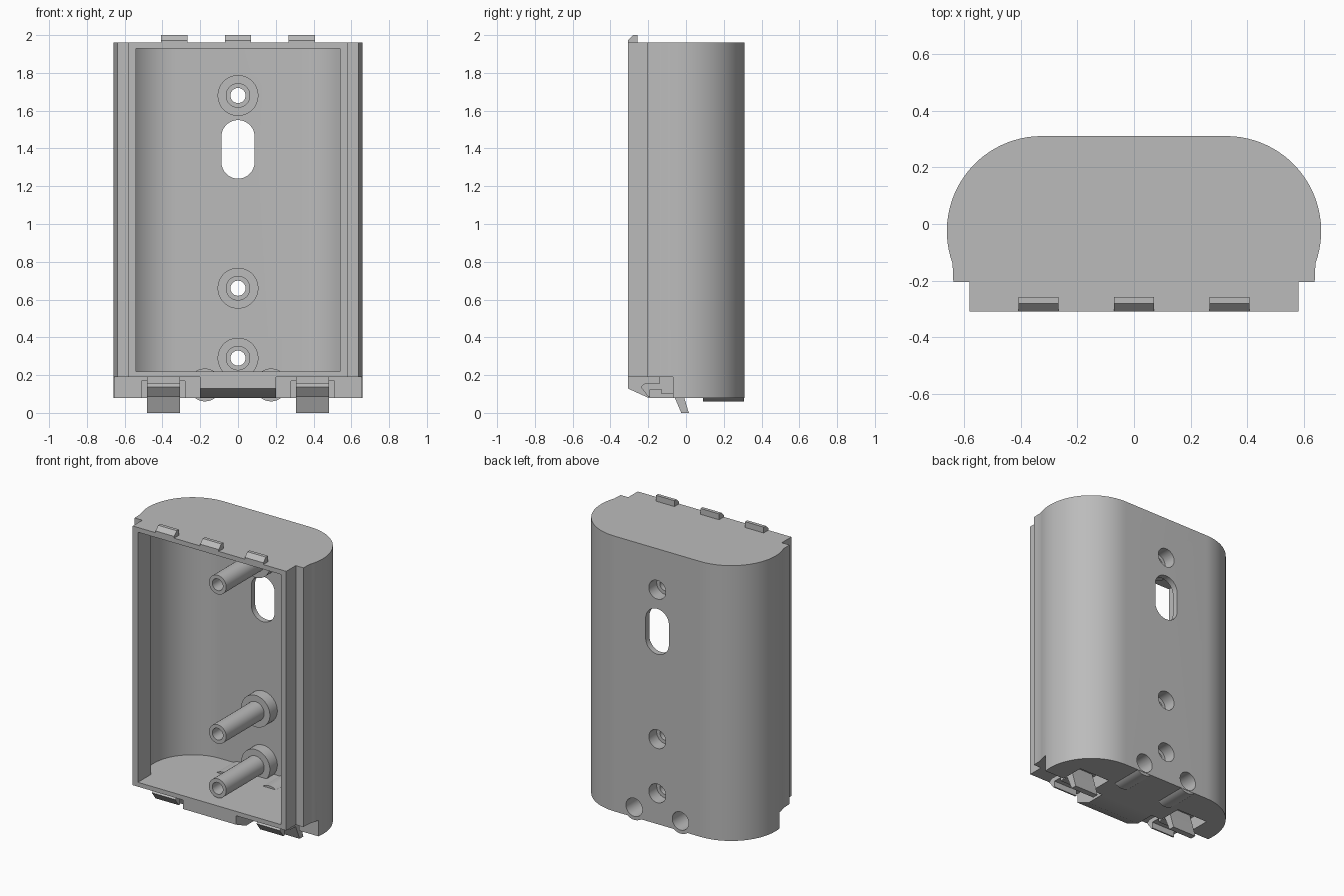
import bpy
import bmesh
from math import cos, sin, radians, pi
from mathutils import Vector

cube = bpy.data.objects.get("Cube")
if cube:
    bpy.data.objects.remove(cube, do_unlink=True)

grey = bpy.data.materials.new("matte_grey")
grey.use_nodes = True
COLOUR = (0.5, 0.5, 0.5, 1)
grey.diffuse_color = COLOUR
grey.node_tree.nodes["Principled BSDF"].inputs["Base Color"].default_value = COLOUR


def prism(name, pts, axis, lo, hi):
    """Extrude a 2D outline along the x, y or z axis."""
    place = {"x": lambda p, t: (t, p[0], p[1]),
             "y": lambda p, t: (p[0], t, p[1]),
             "z": lambda p, t: (p[0], p[1], t)}[axis]
    bm = bmesh.new()
    face = bm.faces.new([bm.verts.new(place(p, lo)) for p in pts])
    ext = bmesh.ops.extrude_face_region(bm, geom=[face])
    moved = [v for v in ext["geom"] if isinstance(v, bmesh.types.BMVert)]
    shift = Vector(place((0, 0), hi - lo))
    bmesh.ops.translate(bm, verts=moved, vec=shift)
    bmesh.ops.recalc_face_normals(bm, faces=bm.faces)
    mesh = bpy.data.meshes.new(name)
    bm.to_mesh(mesh)
    bm.free()
    mesh.materials.append(grey)
    obj = bpy.data.objects.new(name, mesh)
    bpy.context.collection.objects.link(obj)
    return obj


def box(name, x, y, z):
    return prism(name, [(x[0], y[0]), (x[1], y[0]), (x[1], y[1]), (x[0], y[1])], "z", *z)


def rod(name, x, z, r, y0, y1, stretch=0, n=40):
    """Round or slotted rod running front to back."""
    pts = []
    for i in range(n):
        a = 2 * pi * (i + 0.5) / n
        pts.append((x + r * cos(a), z + r * sin(a) + (stretch if sin(a) > 0 else -stretch)))
    return prism(name, pts, "y", y0, y1)


def combine(obj, other, operation="DIFFERENCE"):
    mod = obj.modifiers.new("combine", "BOOLEAN")
    mod.operation = operation
    mod.solver = "EXACT"
    mod.object = other
    bpy.ops.object.select_all(action="DESELECT")
    bpy.context.view_layer.objects.active = obj
    obj.select_set(True)
    bpy.ops.object.modifier_apply(modifier=mod.name)
    bpy.data.objects.remove(other, do_unlink=True)


def smooth(obj):
    bpy.ops.object.select_all(action="DESELECT")
    bpy.context.view_layer.objects.active = obj
    obj.select_set(True)
    bpy.ops.object.shade_smooth_by_angle(angle=radians(25))


def rounded_half(r, start, steps=26):
    """Right-hand corner arc from the flank to the flat back."""
    return [(0.325 + r * cos(radians(a)), -0.025 + r * sin(radians(a)))
            for a in (start + (90 - start) * i / steps for i in range(steps + 1))]


def mirrored(half):
    return half + [(-x, y) for x, y in reversed(half)]


# Shell: rounded back, stepped flanks and hollow interior
outer = [(0.58, -0.308), (0.58, -0.205), (0.637, -0.205)] + rounded_half(0.335, -20)
inner = [(0.54, -0.4), (0.54, -0.17)] + rounded_half(0.295, -29)
shell = prism("rear_shell", mirrored(outer), "z", 0.08, 1.96)
combine(shell, prism("cavity", mirrored(inner), "z", 0.22, 1.928))

# Lower front corners, sloped lip and clip pockets
for s in (-1, 1):
    combine(shell, box("corner_cut", sorted((s * 0.2, s * 0.8)), (-0.5, -0.07), (0, 0.19)))
    combine(shell, box("pocket_cut", sorted((s * 0.28, s * 0.51)), (-0.1, 0.09), (0, 0.17)))
combine(shell, prism("lip_cut", [(-0.42, 0.18), (-0.156, 0.06), (-0.42, 0.03)], "x", -0.3, 0.3))

# Bosses on the back wall and through the floor
POST_HEIGHTS = (0.29, 0.66, 1.68)
for z in POST_HEIGHTS:
    combine(shell, rod("post_base", 0, z, 0.108, 0.19, 0.29), "UNION")
for x in (-0.175, 0.175):
    combine(shell, rod("floor_boss", x, 0.148, 0.087, 0.09, 0.308), "UNION")
    combine(shell, rod("floor_hole", x, 0.148, 0.062, 0.13, 0.4))

# Screw holes and cable slot
for z in POST_HEIGHTS:
    combine(shell, rod("screw_bore", 0, z, 0.04, 0.1, 0.4))
    combine(shell, rod("screw_recess", 0, z, 0.064, 0.225, 0.4))
combine(shell, rod("cable_slot", 0, 1.395, 0.088, 0.2, 0.4, stretch=0.067))
smooth(shell)

# Hollow screw posts
for name, z in zip(("lower", "middle", "upper"), POST_HEIGHTS):
    post = rod(name + "_screw_post", 0, z, 0.065, -0.22, 0.2)
    combine(post, rod("post_bore", 0, z, 0.04, -0.4, 0.4))
    smooth(post)

# Wedge tabs along the top edge
tab = [(-0.308, 1.95), (-0.308, 1.972), (-0.28, 2.0), (-0.257, 2.0), (-0.257, 1.95)]
for name, x in (("right", -0.337), ("middle", 0), ("left", 0.337)):
    prism(name + "_top_tab", tab, "x", x - 0.07, x + 0.07)

# Spring clips under the floor: hook, bridge and slanted tail
clip = [(-0.06, 0.195), (-0.14, 0.195), (-0.14, 0.155), (-0.22, 0.155), (-0.24, 0.138),
        (-0.2, 0.085), (-0.19, 0.085), (-0.19, 0.125), (-0.13, 0.125), (-0.13, 0.1),
        (-0.068, 0.1), (-0.025, 0), (0.015, 0), (-0.015, 0.1), (-0.04, 0.18)]
for name, x in (("right", -0.395), ("left", 0.395)):
    prism(name + "_spring_clip", clip, "x", x - 0.088, x + 0.088)
